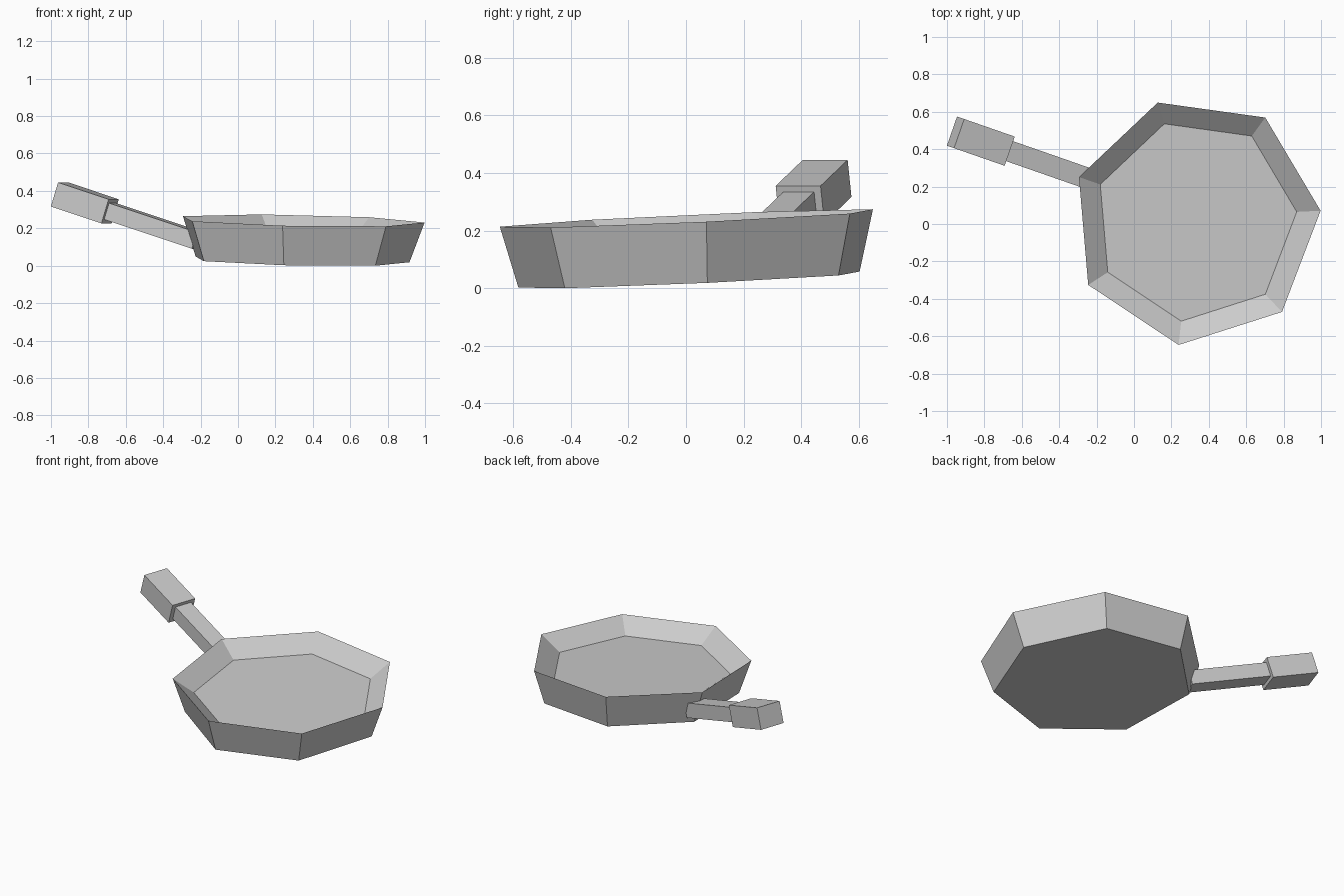
import bpy, bmesh, math
from mathutils import Matrix, Vector

cube = bpy.data.objects.get("Cube")
if cube:
    bpy.data.objects.remove(cube, do_unlink=True)

SIDES = 7
TURN = math.radians(4.9)

grey = bpy.data.materials.new("plain_grey")
grey.use_nodes = True
colour = (0.6, 0.6, 0.6, 1)
grey.diffuse_color = colour
grey.node_tree.nodes["Principled BSDF"].inputs["Base Color"].default_value = colour


def finish(name, bm):
    bmesh.ops.recalc_face_normals(bm, faces=bm.faces)
    mesh = bpy.data.meshes.new(name)
    bm.to_mesh(mesh)
    bm.free()
    mesh.materials.append(grey)
    obj = bpy.data.objects.new(name, mesh)
    bpy.context.collection.objects.link(obj)
    return obj


def ring(bm, centre, rx, ry, height):
    """Seven-sided ring lying in the slightly tilted plane of the pan."""
    verts = []
    for i in range(SIDES):
        a = TURN + math.tau * i / SIDES
        x = centre[0] + rx * math.cos(a)
        y = centre[1] + ry * math.sin(a)
        z = height - 0.02 * (x - 0.33) + 0.045 * y
        verts.append(bm.verts.new((x, y, z)))
    return verts


# Pan: outer base, sharp rim and raised inner floor
bm = bmesh.new()
base = ring(bm, (0.327, 0.022), 0.592, 0.61, 0.027)
rim = ring(bm, (0.331, 0.014), 0.669, 0.667, 0.241)
floor = ring(bm, (0.328, 0.0185), 0.544, 0.543, 0.152)
for lower, upper in ((base, rim), (rim, floor)):
    for i in range(SIDES):
        j = (i + 1) % SIDES
        bm.faces.new((lower[i], lower[j], upper[j], upper[i]))
bm.faces.new(base)
bm.faces.new(floor)
finish("pan_body", bm)

# Handle: two blocks along one rising axis
axis = (Matrix.Translation((-0.819, 0.443, 0.336))
        @ Matrix.Rotation(math.radians(160.8), 4, "Z")
        @ Matrix.Rotation(math.radians(-17.5), 4, "Y"))


def handle_block(name, start, end, width, height):
    bm = bmesh.new()
    size = Matrix.Diagonal((end - start, width, height, 1))
    place = Matrix.Translation(Vector(((start + end) / 2, 0, 0)))
    bmesh.ops.create_cube(bm, size=1, matrix=axis @ place @ size)
    finish(name, bm)


handle_block("handle_grip", -0.15, 0.15, 0.165, 0.135)
handle_block("handle_shaft", -0.67, -0.14, 0.113, 0.092)
